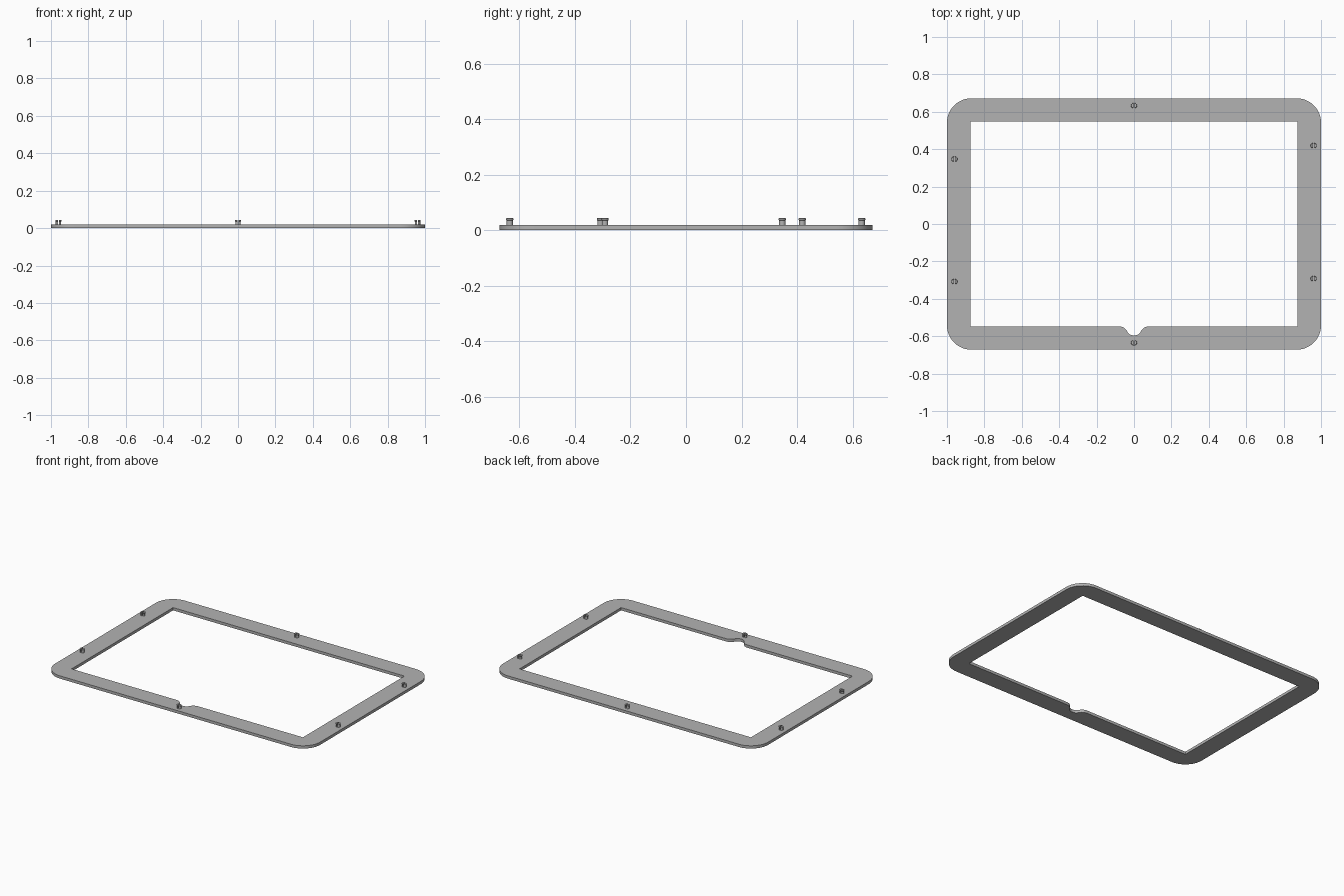
import bpy, bmesh, math

if "Cube" in bpy.data.objects:
    bpy.data.objects.remove(bpy.data.objects["Cube"])

HX, HY, R = 1.0, 0.672, 0.13      # outer half sizes and corner radius
IX, IY = 0.873, 0.547             # opening half sizes
T = 0.019                         # plate thickness

grey = bpy.data.materials.new("plain grey")
grey.diffuse_color = (0.45, 0.45, 0.45, 1)
grey.use_nodes = True
grey.node_tree.nodes["Principled BSDF"].inputs["Base Color"].default_value = grey.diffuse_color


def finish(ob):
    ob.data.materials.clear()
    ob.data.materials.append(grey)
    bpy.ops.object.select_all(action='DESELECT')
    ob.select_set(True)
    bpy.context.view_layer.objects.active = ob


# Frame plate: rounded rectangle with a notched rectangular opening
outer = []
for i, (sx, sy) in enumerate([(1, 1), (-1, 1), (-1, -1), (1, -1)]):
    for k in range(13):
        a = math.pi / 2 * (i + k / 12)
        outer.append((sx * (HX - R) + R * math.cos(a),
                      sy * (HY - R) + R * math.sin(a)))

half_notch = [(0.08, 0), (0.067, 0.002), (0.055, 0.007), (0.046, 0.014),
              (0.039, 0.023), (0.033, 0.033), (0.025, 0.042),
              (0.013, 0.047)]
notch = [(-x, -IY - d) for x, d in half_notch] + [(0, -IY - 0.049)]
notch += [(x, -IY - d) for x, d in reversed(half_notch)]
inner = [(-IX, -IY)] + notch + [(IX, -IY), (IX, IY), (-IX, IY)]

curve = bpy.data.curves.new("frame", 'CURVE')
curve.dimensions = '2D'
curve.fill_mode = 'BOTH'
curve.extrude = T / 2
for loop in (outer, inner):
    s = curve.splines.new('POLY')
    s.points.add(len(loop) - 1)
    for p, (x, y) in zip(s.points, loop):
        p.co = (x, y, T / 2, 1)
    s.use_cyclic_u = True
frame = bpy.data.objects.new("frame", curve)
bpy.context.collection.objects.link(frame)
finish(frame)
bpy.ops.object.convert(target='MESH')
frame = bpy.context.view_layer.objects.active
bm = bmesh.new()
bm.from_mesh(frame.data)
bmesh.ops.remove_doubles(bm, verts=bm.verts, dist=1e-5)
bmesh.ops.recalc_face_normals(bm, faces=bm.faces)
bm.to_mesh(frame.data)
bm.free()
finish(frame)
bpy.ops.object.shade_smooth_by_angle(angle=math.radians(30))

# Split snap pins: two half cylinders with a lip, separated by a slot
GAP = 0.003
PROFILE = [(T - 0.004, 0.0115), (0.035, 0.0115), (0.037, 0.0135),
           (0.041, 0.0135), (0.043, 0.012)]


def snap_pin(name, x, y):
    bm = bmesh.new()
    n = 10
    for side in (-1, 1):
        rings = []
        for z, r in PROFILE:
            angles = [math.pi * (k / n - 0.5) for k in range(n + 1)]
            rings.append([bm.verts.new((x + side * (GAP + r * math.cos(a)),
                                        y + r * math.sin(a), z))
                          for a in angles])
        for lo, hi in zip(rings, rings[1:]):
            for k in range(n + 1):
                j = (k + 1) % (n + 1)
                bm.faces.new((lo[k], lo[j], hi[j], hi[k]))
        bm.faces.new(rings[0])
        bm.faces.new(rings[-1])
    bmesh.ops.recalc_face_normals(bm, faces=bm.faces)
    me = bpy.data.meshes.new(name)
    bm.to_mesh(me)
    bm.free()
    ob = bpy.data.objects.new(name, me)
    bpy.context.collection.objects.link(ob)
    finish(ob)
    bpy.ops.object.shade_smooth_by_angle(angle=math.radians(30))


for name, x, y in [("back_pin", 0, 0.633), ("front_pin", 0, -0.635),
                   ("left_back_pin", -0.96, 0.347),
                   ("left_front_pin", -0.96, -0.308),
                   ("right_back_pin", 0.96, 0.419),
                   ("right_front_pin", 0.96, -0.292)]:
    snap_pin(name, x, y)
